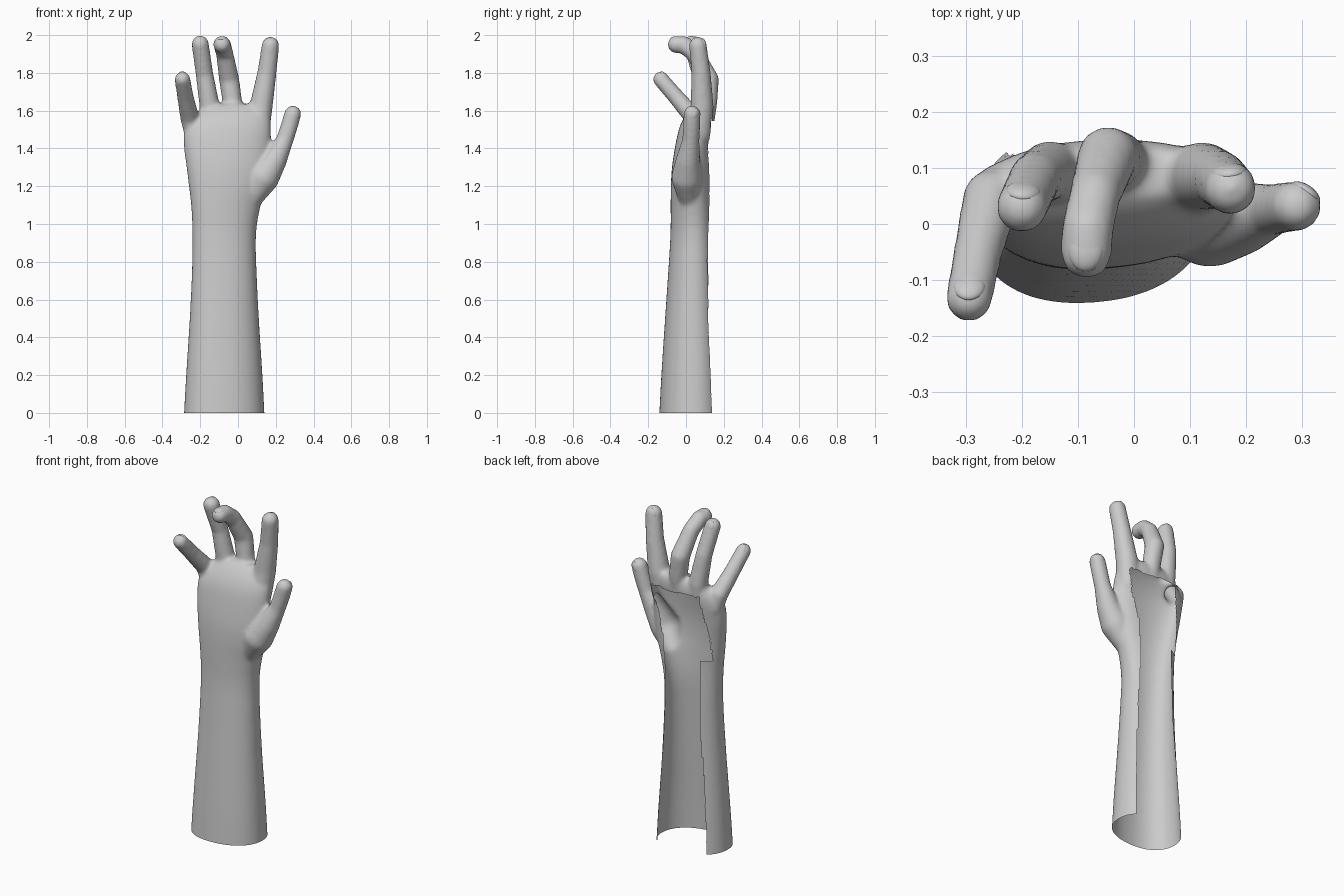
import bpy, bmesh, math
from mathutils import Vector, Matrix

old = bpy.data.objects.get("Cube")
if old:
    bpy.data.objects.remove(old, do_unlink=True)

skin = bpy.data.materials.new("light_grey")
skin.use_nodes = True
skin.diffuse_color = (0.6, 0.6, 0.6, 1)
skin.node_tree.nodes["Principled BSDF"].inputs["Base Color"].default_value = (0.6, 0.6, 0.6, 1)

# Forearm and palm sections: z, x min, x max, y min, y max
SECTIONS = [
    (-.1, -.29, .145, -.145, .186), (0, -.286, .14, -.14, .182),
    (.2, -.275, .13, -.13, .173), (.5, -.255, .11, -.11, .155),
    (.75, -.243, .098, -.093, .145), (.95, -.24, .092, -.08, .14),
    (1.1, -.247, .118, -.08, .136), (1.2, -.26, .152, -.08, .134),
    (1.3, -.272, .168, -.075, .134), (1.4, -.287, .174, -.06, .136),
    (1.5, -.29, .175, -.04, .143), (1.56, -.25, .172, -.015, .152),
    (1.61, -.2, .15, .02, .148), (1.635, -.15, .12, .05, .13),
]

# Digit paths: x, y, z, radius
DIGITS = {
    "index": [(.1, .07, 1.48, .066), (.122, .085, 1.62, .062),
              (.153, .08, 1.8, .051), (.172, .063, 1.945, .047)],
    "middle": [(-.02, .09, 1.5, .055), (-.03, .115, 1.65, .052), (-.047, .12, 1.765, .054),
               (-.07, .05, 1.9, .046), (-.083, -.01, 1.948, .047), (-.085, -.052, 1.95, .046)],
    "ring": [(-.14, .085, 1.5, .055), (-.15, .095, 1.62, .054),
             (-.177, .08, 1.79, .047), (-.2, .03, 1.953, .046)],
    "little": [(-.235, .062, 1.48, .048), (-.255, .045, 1.56, .051),
               (-.278, -.05, 1.67, .044), (-.294, -.133, 1.766, .042)],
    "thumb": [(.06, .02, 1.12, .055), (.135, .005, 1.245, .083), (.19, .01, 1.33, .066),
              (.246, .025, 1.44, .046), (.272, .03, 1.52, .046), (.29, .032, 1.583, .045)],
}


def round_off(rows):
    """Cut the corners of the section table for a smooth outline."""
    out = [rows[0]]
    for a, b in zip(rows, rows[1:]):
        out += [a.lerp(b, 0.25), a.lerp(b, 0.75)]
    return out + [rows[-1]]


def section(bm, z, x0, x1, y0, y1, sides=40):
    """One rounded cross-section, twisted backward on the thumb side of the arm."""
    tilt = 0.07 * max(0, min(1, (1.5 - z) / 0.4))
    ring = []
    for i in range(sides):
        a = math.tau * i / sides
        c, s = (math.copysign(abs(v) ** 0.9, v) for v in (math.cos(a), math.sin(a)))
        dx = c * (x1 - x0) / 2
        ring.append(bm.verts.new(((x0 + x1) / 2 + dx,
                                  (y0 + y1) / 2 + s * (y1 - y0) / 2 + tilt * dx, z)))
    return ring


def capsule(bm, a, b, dirs):
    """Tapered round-ended segment between two path points."""
    verts = [bm.verts.new(Vector(p[:3]) + d * p[3]) for p in (a, b) for d in dirs]
    bmesh.ops.convex_hull(bm, input=verts)
    loose = [v for v in verts if v.is_valid and not v.link_faces]
    bmesh.ops.delete(bm, geom=loose, context='VERTS')


def along(z, table):
    """Linear interpolation of a height table."""
    for (za, a), (zb, b) in zip(table, table[1:]):
        if z <= zb:
            return a + (b - a) * (z - za) / (zb - za)
    return table[-1][1]


def add_object(name, bm):
    mesh = bpy.data.meshes.new(name)
    bm.to_mesh(mesh)
    bm.free()
    mesh.materials.append(skin)
    for p in mesh.polygons:
        p.use_smooth = True
    ob = bpy.data.objects.new(name, mesh)
    bpy.context.collection.objects.link(ob)
    return ob


# Solid forearm and palm
bm = bmesh.new()
profile = round_off(round_off([Vector(s) for s in SECTIONS]))
rings = [section(bm, *s) for s in profile]
for lo, hi in zip(rings, rings[1:]):
    for i in range(len(lo)):
        j = (i + 1) % len(lo)
        bm.faces.new((lo[i], lo[j], hi[j], hi[i]))
bm.faces.new(rings[0][::-1])
bm.faces.new(rings[-1])

# Fingers and thumb
ball = bmesh.new()
bmesh.ops.create_icosphere(ball, subdivisions=3, radius=1)
dirs = [v.co.copy() for v in ball.verts]
ball.free()
for path in DIGITS.values():
    for a, b in zip(path, path[1:]):
        capsule(bm, a, b, dirs)
bmesh.ops.recalc_face_normals(bm, faces=bm.faces)
hand = add_object("hand_and_forearm", bm)

# Blend all parts into one skin
remesh = hand.modifiers.new("blend", 'REMESH')
remesh.mode = 'VOXEL'
remesh.voxel_size = 0.01
soften = hand.modifiers.new("soften", 'SMOOTH')
soften.factor = 0.5
soften.iterations = 10
bpy.context.view_layer.update()
graph = bpy.context.evaluated_depsgraph_get()
blended = bpy.data.meshes.new_from_object(hand.evaluated_get(graph))
hand.modifiers.clear()

bm = bmesh.new()
bm.from_mesh(blended)
bpy.data.meshes.remove(blended)

# Open lower end
bmesh.ops.bisect_plane(bm, geom=bm.verts[:] + bm.edges[:] + bm.faces[:],
                       plane_co=(0, 0, 0), plane_no=(0, 0, 1), clear_inner=True)

# Open back of the forearm and hand
bm.normal_update()
LOW_X = [(0, -.228), (.43, -.205), (.7, -.18), (1.15, -.17), (1.16, -.23), (1.3, -.225), (1.55, -.18)]
HIGH_X = [(0, .098), (.5, .075), (1, .05), (1.25, .065), (1.55, .145)]
gone = []
for f in bm.faces:
    c = f.calc_center_median()
    if c.z < 1.55 and c.y > 0.03 and f.normal.y > 0 \
            and along(c.z, LOW_X) < c.x < along(c.z, HIGH_X):
        gone.append(f)
bmesh.ops.delete(bm, geom=gone, context='FACES')
bm.to_mesh(hand.data)
bm.free()
for p in hand.data.polygons:
    p.use_smooth = True

# Nails, set just proud of each fingertip
for name, path in DIGITS.items():
    tip, before = Vector(path[-1][:3]), Vector(path[-2][:3])
    r = path[-1][3] - 0.003
    d = (tip - before).normalized()
    up = Vector((.6, .8, 0)) if name == "thumb" else Vector((0, .7, .7))
    up = (up - d * up.dot(d)).normalized()
    side = d.cross(up)
    frame = Matrix((side, d, up)).transposed().to_4x4()
    place = Matrix.Translation(tip + up * r * 0.64 - d * r * 0.1) @ frame
    bm = bmesh.new()
    bmesh.ops.create_uvsphere(bm, u_segments=24, v_segments=12, radius=1)
    bmesh.ops.transform(bm, verts=bm.verts,
                        matrix=place @ Matrix.Diagonal((r * .74, r * .9, r * .38, 1)))
    add_object(name + "_nail", bm)
